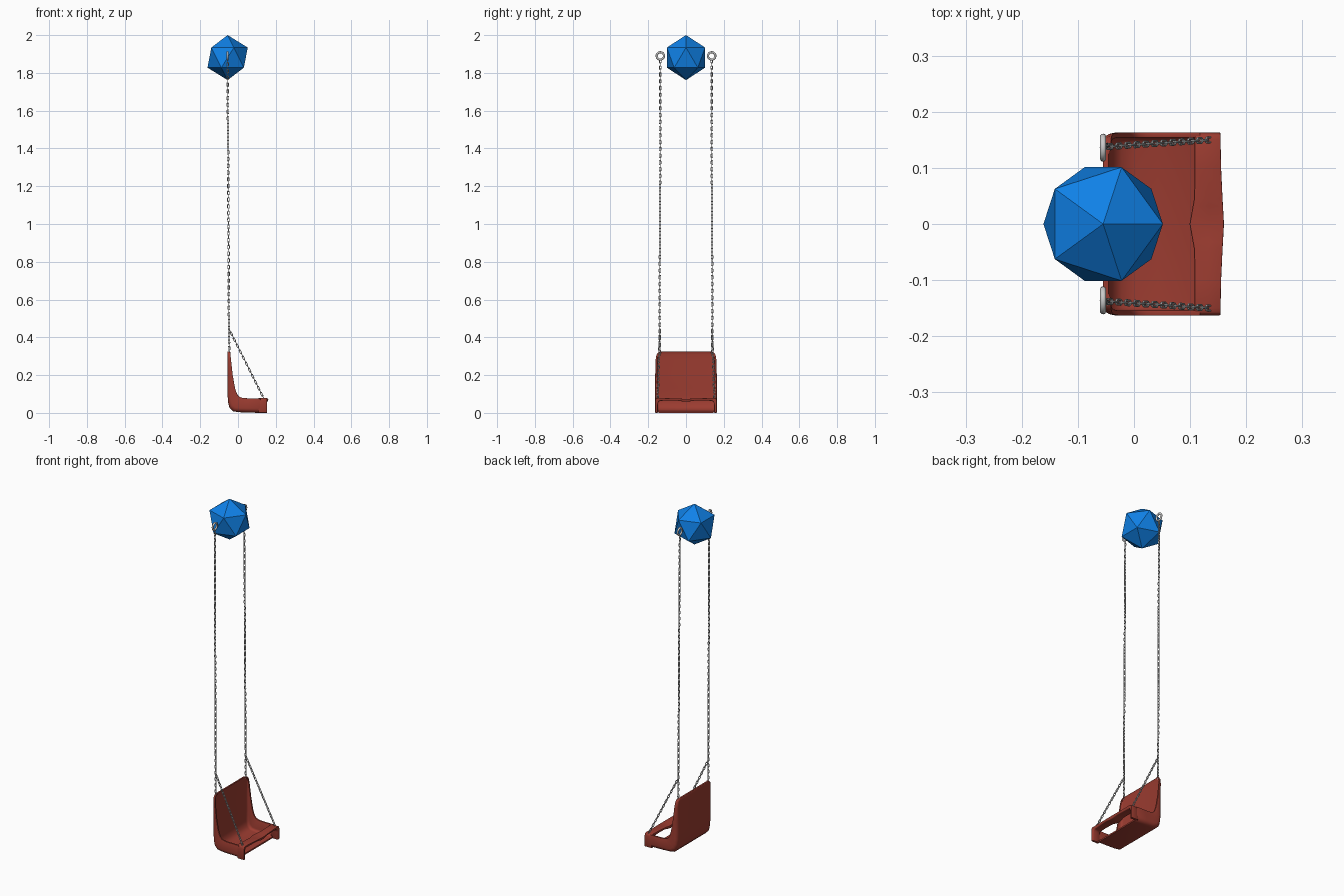
import bpy, bmesh
from math import sin, cos, pi, radians
from mathutils import Vector

if "Cube" in bpy.data.objects:
    bpy.data.objects.remove(bpy.data.objects["Cube"])

def material(name, rgb):
    m = bpy.data.materials.new(name)
    m.diffuse_color = (*rgb, 1)
    m.use_nodes = True
    m.node_tree.nodes["Principled BSDF"].inputs["Base Color"].default_value = m.diffuse_color
    return m

red = material("red_plastic", (0.33, 0.045, 0.03))
blue = material("blue", (0.005, 0.22, 0.8))

def finish(bm, name, mat=None, angle=None, bevel=0):
    bmesh.ops.recalc_face_normals(bm, faces=bm.faces[:])
    me = bpy.data.meshes.new(name)
    bm.to_mesh(me)
    bm.free()
    ob = bpy.data.objects.new(name, me)
    bpy.context.collection.objects.link(ob)
    if mat:
        me.materials.append(mat)
    bpy.ops.object.select_all(action='DESELECT')
    ob.select_set(True)
    bpy.context.view_layer.objects.active = ob
    if bevel:
        b = ob.modifiers.new("bevel", 'BEVEL')
        b.width, b.segments, b.limit_method = bevel, 2, 'ANGLE'
        b.angle_limit = radians(40)
        bpy.ops.object.modifier_apply(modifier="bevel")
    if angle:
        bpy.ops.object.shade_smooth_by_angle(angle=radians(angle))
    return ob

def loft(bm, rings, closed=False):
    rows = [[bm.verts.new(p) for p in r] for r in rings]
    n = len(rows[0])
    pairs = list(zip(rows, rows[1:])) + ([(rows[-1], rows[0])] if closed else [])
    for a, b in pairs:
        for i in range(n):
            j = (i + 1) % n
            bm.faces.new((a[i], a[j], b[j], b[i]))
    if not closed:
        bm.faces.new(rows[0])
        bm.faces.new(rows[-1])

# Blue icosahedron on top
bm = bmesh.new()
bmesh.ops.create_icosphere(bm, subdivisions=1, radius=0.119)
bmesh.ops.translate(bm, verts=bm.verts, vec=(-0.055, 0, 1.881))
finish(bm, "icosahedron_ball", blue)

# Bucket seat: U-shaped section swept from backrest top to floor front
def u_section(outer, rim, w, t=0.009):
    o, q = Vector((outer[0], 0, outer[1])), Vector((rim[0], 0, rim[1]))
    h = (q - o).length
    n = (q - o) / h
    r = min(0.024, 0.85 * h)
    ri = max(r - t, 0.001)
    def half(wd, base, rad):
        arc = [(wd - rad + rad * cos(a), base + rad - rad * sin(a))
               for a in (k * pi / 10 for k in range(6))]
        return [(wd, h)] + arc
    out, inn = half(w, 0, r), half(w - t, t, ri)
    ring = out + [(-y, d) for y, d in reversed(out)]
    ring += [(-y, d) for y, d in inn] + list(reversed(inn))
    return [o + n * d + Vector((0, y, 0)) for y, d in ring]

stations = [
    ((-.054, .325), (-.043, .325), .134), ((-.055, .321), (-.041, .321), .146),
    ((-.055, .309), (-.040, .309), .156), ((-.055, .28), (-.037, .28), .161),
    ((-.055, .20), (-.028, .20), .163), ((-.055, .13), (-.016, .132), .163),
    ((-.055, .09), (-.008, .107), .163), ((-.052, .055), (-.001, .093), .163),
    ((-.045, .027), (.009, .084), .163), ((-.027, .009), (.022, .08), .163),
    ((.0, .004), (.036, .078), .163), ((.04, .002), (.06, .077), .163),
    ((.118, .0), (.118, .077), .163)]
bm = bmesh.new()
loft(bm, [u_section(*s) for s in stations])
finish(bm, "bucket_seat", red, 40, bevel=0.0015)

# Front arch: safety bar with two side uprights
right = [(.163, 0, .149, 0), (.163, .045, .149, .045), (.163, .066, .147, .055),
         (.160, .076, .142, .062), (.150, .079, .134, .064), (.10, .078, .10, .065),
         (.045, .076, .045, .065), (.032, .076, .032, .063), (.015, .075, .015, .060)]
arch = right + [(0, .075, 0, .059)] + [(-a, b, -c, d) for a, b, c, d in reversed(right)]
rings = []
for yo, zo, yi, zi in arch:
    bulge = max(0, 1 - abs(yo) / 0.12)
    near = max(0, 1 - abs(yo) / 0.05)
    x0, x1 = .108 - .009 * near, .155 + .006 * bulge
    xm, dip = .133, .005 * min(1, near * 2)
    rings.append([(x0, yo, zo), (xm, yo, zo - dip), (x1, yo, zo),
                  (x1 - .004, yi, zi), (x0, yi, zi)])
bm = bmesh.new()
loft(bm, rings)
finish(bm, "front_bar", red, 40, bevel=0.003)

# Chains: alternating oval links along a line
def add_chain(bm, start, end, pitch=0.018):
    a, b = Vector(start), Vector(end)
    u = (b - a).normalized()
    s1 = u.cross(Vector((0, 1, 0))).normalized()
    s2 = u.cross(s1)
    count = round((b - a).length / pitch)
    for k in range(count):
        c = a.lerp(b, (k + .5) / count)
        s, n = (s1, s2) if k % 2 else (s2, s1)
        rings = []
        for i in range(12):
            t = 2 * pi * (i + .5) / 12
            core = c + u * (.0045 * cos(t) + (.0065 if cos(t) > 0 else -.0065)) + s * (.0045 * sin(t))
            out = u * cos(t) + s * sin(t)
            rings.append([core + .002 * (out * cos(v) + n * sin(v))
                          for v in (2 * pi * j / 6 for j in range(6))])
        loft(bm, rings, closed=True)

for side, label in ((1, "left"), (-1, "right")):
    bm = bmesh.new()
    add_chain(bm, (-.055, side * .136, 1.872), (-.047, side * .139, .315))
    finish(bm, label + "_main_chain", None, 50)
    bm = bmesh.new()
    add_chain(bm, (-.047, side * .138, .443), (.137, side * .15, .075))
    finish(bm, label + "_front_chain", None, 50)
    # Hanging ring
    bpy.ops.mesh.primitive_torus_add(major_radius=.0195, minor_radius=.0055,
        major_segments=24, minor_segments=10,
        location=(-.055, side * .136, 1.89), rotation=(0, pi / 2, 0))
    bpy.context.object.name = label + "_hanging_ring"
    bpy.ops.object.shade_smooth_by_angle(angle=radians(60))
